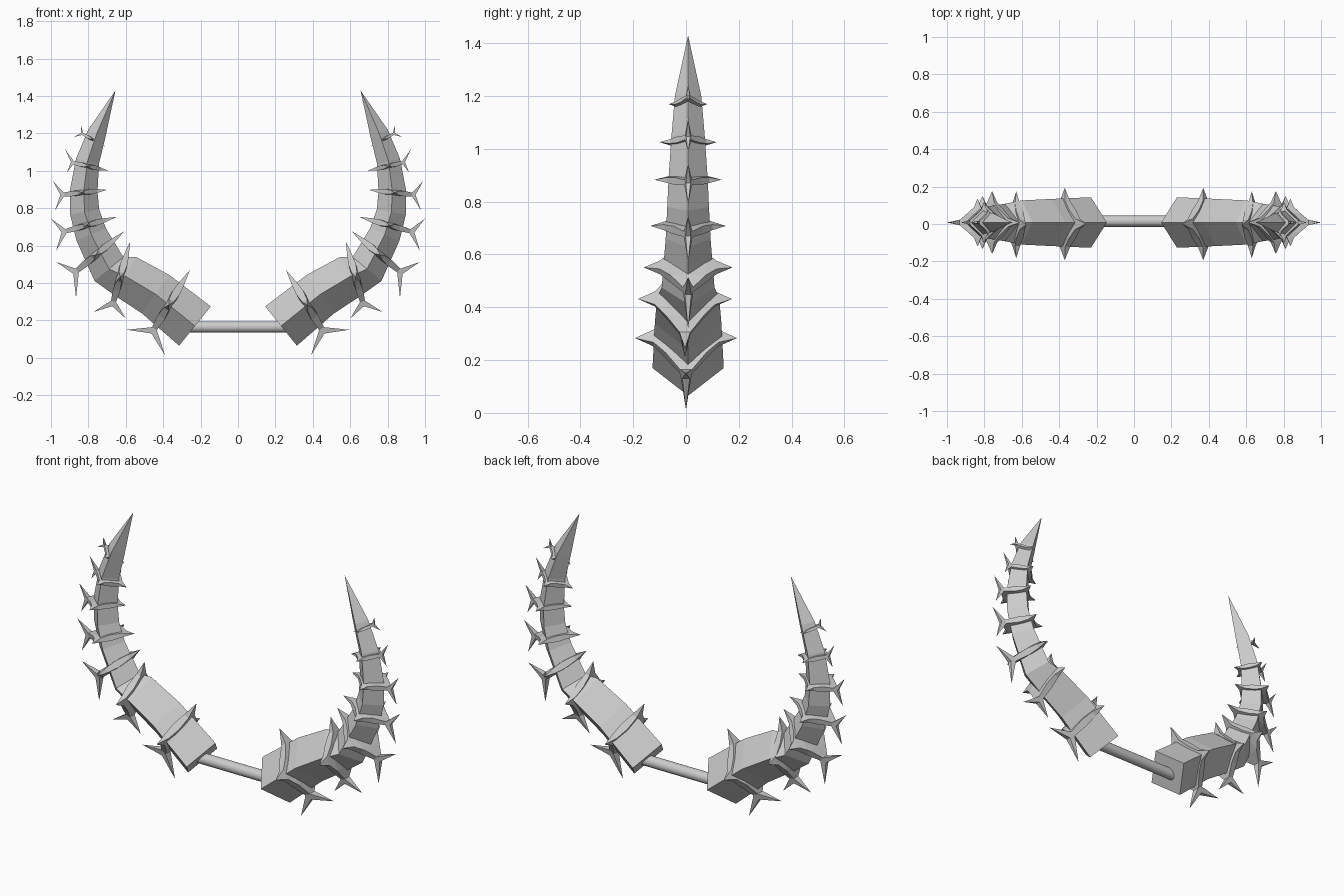
import bpy
import bmesh
from math import pi
from mathutils import Vector

cube = bpy.data.objects.get("Cube")
if cube:
    bpy.data.objects.remove(cube)

# Single grey material
GREY = (0.6, 0.6, 0.6, 1)
mat = bpy.data.materials.new("plain grey")
mat.use_nodes = True
mat.diffuse_color = GREY
mat.node_tree.nodes["Principled BSDF"].inputs["Base Color"].default_value = GREY

Y_MID = 0.008
SIDES = (("left", 1), ("right", -1))

# Horn centre line: x, z, half diagonal of the diamond section
HORN = [(.23, .17, .135), (.44, .34, .126), (.60, .435, .118), (.69, .475, .1),
        (.785, .66, .085), (.82, .78, .079), (.825, .89, .074),
        (.805, 1.05, .063), (.755, 1.2, .05), (.655, 1.43, 0)]

# Spiked collars: inner tip, upper fork tip, lower fork tip, side reach, y
COLLARS = [
    ((.257, .47), (.594, .15), (.39, .013), .193, 0),
    ((.577, .62), (.773, .245), (.60, .21), .178, Y_MID - .012),
    ((.61, .675), (.973, .513), (.866, .32), .168, Y_MID),
    ((.647, .754), (1.0, .745), (.973, .572), .143, Y_MID),
    ((.70, .898), (.99, .945), (.978, .79), .128, Y_MID),
    ((.695, 1.0), (.925, 1.115), (.915, .99), .108, Y_MID),
    ((.71, 1.13), (.84, 1.245), (.877, 1.18), .073, Y_MID)]


def finish(bm, name):
    bmesh.ops.recalc_face_normals(bm, faces=bm.faces)
    mesh = bpy.data.meshes.new(name)
    bm.to_mesh(mesh)
    bm.free()
    mesh.materials.append(mat)
    obj = bpy.data.objects.new(name, mesh)
    bpy.context.collection.objects.link(obj)
    return obj


def bridge(bm, low, high):
    for i in range(len(low)):
        j = (i + 1) % len(low)
        bm.faces.new((low[i], low[j], high[j], high[i]))


def cone(bm, ring, tip):
    for i in range(len(ring)):
        bm.faces.new((ring[i], ring[(i + 1) % len(ring)], tip))


def horn(name, side):
    bm = bmesh.new()
    pts = [Vector((x, z)) for x, z, r in HORN]
    prev = None
    for i, (x, z, r) in enumerate(HORN[:-1]):
        along = (pts[i + 1] - pts[max(i - 1, 0)]).normalized()
        out = Vector((along.y, -along.x)) * r
        ring = [bm.verts.new((side * (x + out.x * n), Y_MID + r * w, z + out.y * n))
                for n, w in ((1, 0), (0, 1), (-1, 0), (0, -1))]
        if prev:
            bridge(bm, prev, ring)
        else:
            bm.faces.new(ring)
        prev = ring
    cone(bm, prev, bm.verts.new((side * pts[-1].x, Y_MID, pts[-1].y)))
    finish(bm, name)


def collar(name, side, inner, upper, lower, reach, y_mid):
    bm = bmesh.new()
    inner, upper, lower = Vector(inner), Vector(upper), Vector(lower)
    fork = (upper + lower) / 2
    centre = inner.lerp(fork, .48)
    out = (fork - inner).normalized()
    along = Vector((-out.y, out.x))
    if along.dot(upper - lower) < 0:
        along = -along

    def vert(n, w, t):
        p = centre + out * n + along * t
        return bm.verts.new((side * p.x, y_mid + w, p.y))

    def tip(p):
        return bm.verts.new((side * p.x, y_mid, p.y))

    # Valleys hugging the four flat sides of the horn
    a, h = reach * .40, reach * .11
    signs = ((1, 1), (1, -1), (-1, -1), (-1, 1))
    top = [vert(a * n, a * w, h) for n, w in signs]
    bottom = [vert(a * n, a * w, -h) for n, w in signs]
    bm.faces.new(top)
    bm.faces.new(bottom)

    # Curved plain spikes: back, inner and front
    k, m = a * .36, h * .7
    inner_reach = (inner - centre).length
    for i, j, dn, dw, length in ((3, 0, 0, 1, reach), (1, 2, 0, -1, reach),
                                 (2, 3, -1, 0, inner_reach)):
        mid = a + (length - a) * .4
        base = [top[i], top[j], bottom[j], bottom[i]]
        waist = []
        for idx, t in ((i, m), (j, m), (j, -m), (i, -m)):
            n, w = signs[idx]
            waist.append(vert(dn * mid if dn else k * n,
                              dw * mid if dw else k * w, t))
        bridge(bm, base, waist)
        cone(bm, waist, vert(dn * length, dw * length, 0))

    # Outer spike, splitting into two prongs along the horn
    length = (fork - centre).length
    neck_n = a + (length - a) * .45
    base = [top[0], top[1], bottom[1], bottom[0]]
    neck = [vert(neck_n, k * .8 * w, m * t)
            for w, t in ((1, 1), (-1, 1), (-1, -1), (1, -1))]
    bridge(bm, base, neck)
    notch = [vert(neck_n + (length - neck_n) * .35, k * .5 * w, 0) for w in (1, -1)]
    for end, (p, q) in ((tip(upper), (0, 1)), (tip(lower), (3, 2))):
        cone(bm, [neck[p], neck[q], notch[1], notch[0]], end)
    bm.faces.new((neck[0], neck[3], notch[0]))
    bm.faces.new((neck[1], neck[2], notch[1]))
    finish(bm, name)


for label, side in SIDES:
    horn(label + "_horn", side)
    for number, data in enumerate(COLLARS, 1):
        collar(f"{label}_spiked_collar_{number}", side, *data)

# Rod joining the two horns
bpy.ops.mesh.primitive_cylinder_add(vertices=24, radius=.03, depth=.54,
                                    location=(0, .015, .165), rotation=(0, pi / 2, 0))
rod = bpy.context.object
rod.name = "joining_rod"
rod.data.materials.append(mat)
bpy.ops.object.shade_smooth_by_angle()
